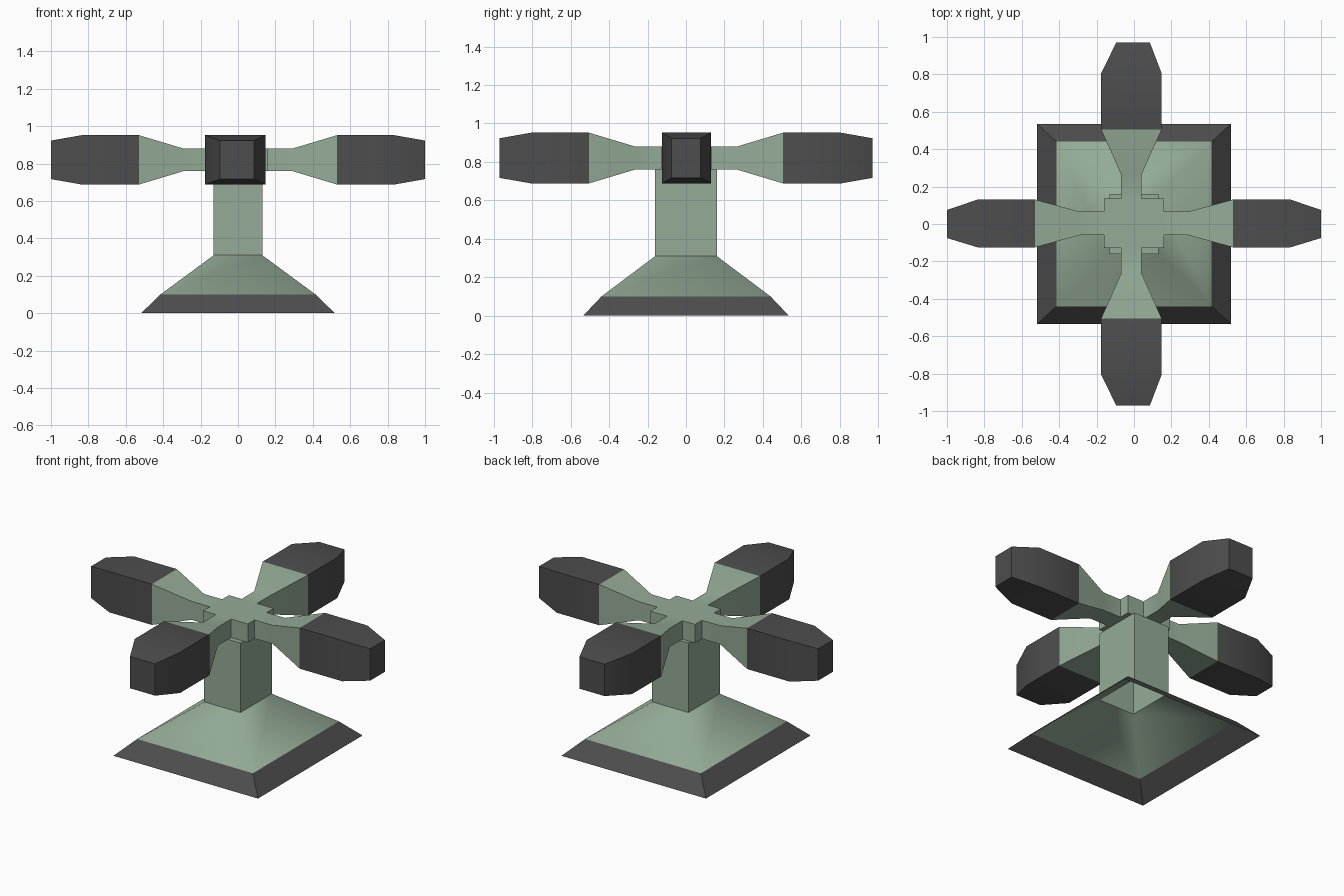
import bpy, bmesh, math

if "Cube" in bpy.data.objects:
    bpy.data.objects.remove(bpy.data.objects["Cube"], do_unlink=True)


def material(name, rgb):
    m = bpy.data.materials.new(name)
    m.use_nodes = True
    m.diffuse_color = (*rgb, 1)
    m.node_tree.nodes["Principled BSDF"].inputs["Base Color"].default_value = (*rgb, 1)
    return m


GREEN = material("sage green", (0.30, 0.41, 0.31))
DARK = material("charcoal", (0.075, 0.075, 0.077))


def loft(name, rings, dark=(), cap_start=False, cap_end=False, angle=30):
    """Skin rectangular rings; dark lists the band numbers painted charcoal."""
    bm = bmesh.new()
    loops = [[bm.verts.new(p) for p in ring] for ring in rings]
    for n, (a, b) in enumerate(zip(loops, loops[1:])):
        for i in range(4):
            j = (i + 1) % 4
            f = bm.faces.new((a[i], a[j], b[j], b[i]))
            f.material_index = int(n in dark)
    if cap_start:
        bm.faces.new(loops[0][::-1])
    if cap_end:
        bm.faces.new(loops[-1]).material_index = int(len(loops) - 2 in dark)
    if cap_start and cap_end:
        bmesh.ops.recalc_face_normals(bm, faces=bm.faces)
    mesh = bpy.data.meshes.new(name)
    bm.to_mesh(mesh)
    bm.free()
    mesh.materials.append(GREEN)
    mesh.materials.append(DARK)
    ob = bpy.data.objects.new(name, mesh)
    bpy.context.collection.objects.link(ob)
    bpy.ops.object.select_all(action='DESELECT')
    ob.select_set(True)
    bpy.context.view_layer.objects.active = ob
    bpy.ops.object.shade_smooth_by_angle(angle=math.radians(angle))
    return ob


def flat_ring(hx, hy, z, cy=0):
    return [(sx * hx, cy + sy * hy, z) for sx, sy in ((-1, -1), (1, -1), (1, 1), (-1, 1))]


# Hollow flared base and its column
loft("base_rim", [flat_ring(0.518, 0.535, 0), flat_ring(0.415, 0.44, 0.1)], dark=(0,))
loft("base_slope", [flat_ring(0.415, 0.44, 0.1), flat_ring(0.13, 0.16, 0.31)], angle=52)
loft("column", [flat_ring(0.13, 0.16, 0.31), flat_ring(0.13, 0.16, 0.76)], cap_end=True)

# Hub on top of the column
loft("hub", [flat_ring(0.16, 0.132, 0.76, 0.004), flat_ring(0.16, 0.132, 0.88, 0.004)],
     cap_start=True, cap_end=True)


# Arms: stations are (distance, half width, sideways offset, half height)
def arm(name, axis, sign, stations):
    rings = []
    for d, w, off, h in stations:
        ring = []
        for s, t in ((-1, -1), (1, -1), (1, 1), (-1, 1)):
            side, z = off + s * w, 0.82 + t * h
            ring.append((sign * d, side, z) if axis == "x" else (side, sign * d, z))
        rings.append(ring)
    loft(name, rings, dark=(2, 3), cap_start=True, cap_end=True)


side_arm = [(0.15, 0.063, 0.003, 0.06), (0.29, 0.063, 0.003, 0.06),
            (0.53, 0.128, 0.003, 0.132), (0.835, 0.128, 0.003, 0.132),
            (1.0, 0.075, 0, 0.103)]
long_arm = [(0.12, 0.055, -0.014, 0.06), (0.265, 0.055, -0.014, 0.06),
            (0.505, 0.162, -0.014, 0.132), (0.805, 0.162, -0.014, 0.132),
            (0.97, 0.09, -0.005, 0.103)]
for name, axis, sign, stations in (("left_arm", "x", 1, side_arm), ("right_arm", "x", -1, side_arm),
                                   ("back_arm", "y", 1, long_arm), ("front_arm", "y", -1, long_arm)):
    arm(name, axis, sign, stations)
